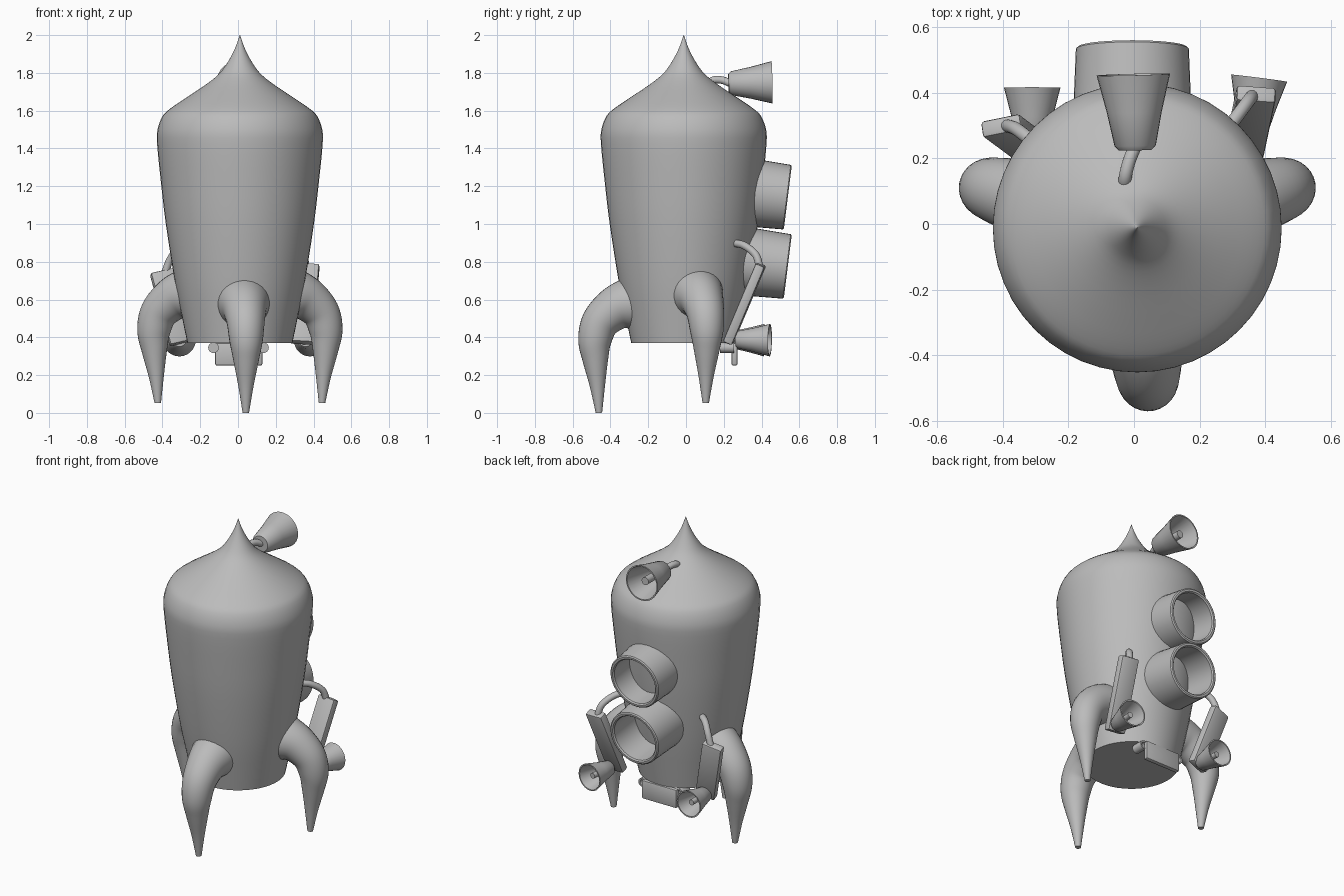
import bpy, bmesh, math
from mathutils import Vector, Matrix

if "Cube" in bpy.data.objects:
    bpy.data.objects.remove(bpy.data.objects["Cube"])

grey = bpy.data.materials.new("plain_grey")
grey.use_nodes = True
grey.diffuse_color = (0.5, 0.5, 0.5, 1)
grey.node_tree.nodes["Principled BSDF"].inputs["Base Color"].default_value = (0.5, 0.5, 0.5, 1)

CENTRE = Vector((0.01, -0.012, 0))


def finish(name, bm, angle=35):
    bmesh.ops.recalc_face_normals(bm, faces=bm.faces)
    mesh = bpy.data.meshes.new(name)
    bm.to_mesh(mesh)
    bm.free()
    mesh.materials.append(grey)
    ob = bpy.data.objects.new(name, mesh)
    bpy.context.collection.objects.link(ob)
    bpy.ops.object.select_all(action='DESELECT')
    ob.select_set(True)
    bpy.context.view_layer.objects.active = ob
    bpy.ops.object.shade_smooth_by_angle(angle=math.radians(angle))
    return ob


def skin(bm, rings, closed=False):
    """Bridge successive rings of vertices with quads."""
    pairs = list(zip(rings, rings[1:]))
    if closed:
        pairs.append((rings[-1], rings[0]))
    for a, b in pairs:
        n = len(a)
        for i in range(n):
            j = (i + 1) % n
            bm.faces.new((a[i], a[j], b[j], b[i]))


def smooth_path(points, steps=5):
    """Catmull-Rom interpolation through the points."""
    p = [Vector(q) for q in points]
    p = [2 * p[0] - p[1]] + p + [2 * p[-1] - p[-2]]
    out = []
    for a, b, c, d in zip(p, p[1:], p[2:], p[3:]):
        for k in range(steps):
            t = k / steps
            out.append(0.5 * (2 * b + (c - a) * t + (2 * a - 5 * b + 4 * c - d) * t * t
                              + (3 * b - a - 3 * c + d) * t ** 3))
    return out + [p[-2]]


def lathe(name, profile, start, axis, seg=32, closed=False):
    """Turn a (radius, height) profile about an axis."""
    place = Matrix.Translation(start) @ Vector(axis).to_track_quat('Z', 'Y').to_matrix().to_4x4()
    bm = bmesh.new()
    turn = [2 * math.pi * i / seg for i in range(seg)]
    rings = [[bm.verts.new(place @ Vector((r * math.cos(a), r * math.sin(a), h))) for a in turn]
             for r, h in profile]
    skin(bm, rings, closed)
    bmesh.ops.remove_doubles(bm, verts=bm.verts, dist=0.0001)
    return finish(name, bm)


def sweep(name, points, seg=16):
    """Sweep a circle along (x, y, z, radius) points."""
    path = smooth_path([Vector(p) for p in points])
    bm = bmesh.new()
    rings = []
    side = None
    for i, p in enumerate(path):
        t = (path[min(i + 1, len(path) - 1)] - path[max(i - 1, 0)]).to_3d().normalized()
        side = t.orthogonal() if side is None else side - t * side.dot(t)
        side.normalize()
        up = t.cross(side)
        rings.append([bm.verts.new(p.to_3d() + p.w * (side * math.cos(a) + up * math.sin(a)))
                      for a in (2 * math.pi * k / seg for k in range(seg))])
    skin(bm, rings)
    bm.faces.new(rings[0])
    bm.faces.new(rings[-1])
    return finish(name, bm)


def slab(name, low, high, across, width, thick):
    """Rounded box running from low to high."""
    low, high = Vector(low), Vector(high)
    z = (high - low).normalized()
    x = Vector(across)
    x = (x - z * x.dot(z)).normalized()
    y = z.cross(x)
    frame = Matrix((x, y, z)).transposed().to_4x4()
    size = Matrix.Diagonal((width, thick, (high - low).length, 1))
    bm = bmesh.new()
    bmesh.ops.create_cube(bm, size=1, matrix=Matrix.Translation((low + high) / 2) @ frame @ size)
    bmesh.ops.bevel(bm, geom=bm.edges[:], offset=0.01, segments=2, affect='EDGES', profile=0.5)
    return finish(name, bm)


def horn(name, start, end, r0, r1):
    """Flared open bell with a pin inside."""
    start, end = Vector(start), Vector(end)
    n = (end - start).length
    wall, pin = 0.008, r0 * 0.38
    profile = [(0, 0), (r0 * 0.8, 0), (r0, n * 0.06), (r0 + (r1 - r0) * 0.42, n * 0.5), (r1, n),
               (r1 - wall, n), (r0 + (r1 - r0) * 0.42 - wall, n * 0.5), (r0 - wall, n * 0.15),
               (pin, n * 0.12), (pin, n * 0.85), (0, n * 0.85)]
    return lathe(name, profile, start, end - start, 28)


# Body: tapered barrel, rounded shoulder, pointed roof
side_line = [(0.278, 0.37), (0.305, 0.5), (0.345, 0.7), (0.392, 1.0), (0.418, 1.22), (0.438, 1.42),
             (0.436, 1.5), (0.41, 1.57), (0.37, 1.61), (0.29, 1.665), (0.185, 1.735), (0.115, 1.79),
             (0.075, 1.84), (0.04, 1.9), (0.018, 1.95), (0.001, 2.0)]
outline = [(p.x, p.y) for p in smooth_path(side_line, 3)]
lathe("body", [(0, 0.37)] + outline + [(0, 2.0)], CENTRE, (0, 0, 1), 48)

# Legs: distance from the axis, height and thickness along each leg
leg_line = [(0.2, 0.59, 0.15), (0.3, 0.575, 0.135), (0.375, 0.545, 0.115), (0.445, 0.475, 0.1),
            (0.472, 0.38, 0.088), (0.469, 0.28, 0.068), (0.458, 0.14, 0.04), (0.45, 0, 0.017)]
for name, angle, lift in (("front_leg", -86, 0), ("left_leg", 15, 0.052), ("right_leg", 165, 0.052)):
    a = math.radians(angle)
    sweep(name, [(CENTRE.x + d * math.cos(a), CENTRE.y + d * math.sin(a), z + lift, r)
                 for d, z, r in leg_line], 28)

# Two hollow portholes on the back
for name, z in (("upper_porthole", 1.172), ("lower_porthole", 0.805)):
    ring = [(0.182, 0), (0.172, 0.24), (0.165, 0.246), (0.153, 0.246), (0.146, 0.238), (0.146, 0)]
    lathe(name, ring, (-0.005, 0.295, z), (0, 1, -0.125), 40, closed=True)

# Roof horn and its pipe
horn("roof_horn", (0.004, 0.225, 1.745), (-0.002, 0.455, 1.75), 0.063, 0.112)
sweep("roof_pipe", [(-0.028, 0.1, 1.72, 0.02), (-0.027, 0.14, 1.76, 0.02),
                    (-0.015, 0.19, 1.762, 0.02), (0.003, 0.235, 1.745, 0.02)])

# Left pack: leaning box, pipe to the body, horn
slab("left_pack", (0.335, 0.222, 0.37), (0.372, 0.397, 0.785), (1, -0.05, 0), 0.12, 0.052)
sweep("left_pipe", [(0.25, 0.25, 0.9, 0.02), (0.3, 0.31, 0.885, 0.02),
                    (0.345, 0.37, 0.835, 0.02), (0.362, 0.392, 0.76, 0.02)])
horn("left_horn", (0.358, 0.265, 0.388), (0.381, 0.444, 0.385), 0.046, 0.086)

# Right pack: same parts, turned further outward
slab("right_pack", (-0.3, 0.222, 0.37), (-0.405, 0.3, 0.75), (1, 0.22, 0.3), 0.125, 0.052)
sweep("right_pipe", [(-0.27, 0.22, 0.87, 0.02), (-0.32, 0.26, 0.86, 0.02),
                     (-0.36, 0.29, 0.81, 0.02), (-0.39, 0.3, 0.73, 0.02)])
horn("right_horn", (-0.31, 0.235, 0.388), (-0.31, 0.415, 0.385), 0.046, 0.086)

# Plate under the back with a short tube at each end
slab("rear_plate", (0.004, 0.257, 0.25), (0.004, 0.257, 0.37), (1, 0, 0), 0.25, 0.032)
for name, x in (("left_stub", 0.135), ("right_stub", -0.13)):
    lathe(name, [(0, 0), (0.028, 0), (0.028, 0.075), (0.018, 0.075), (0.018, 0.04), (0, 0.04)],
          (x, 0.18, 0.345), (0, 1, 0), 16)
